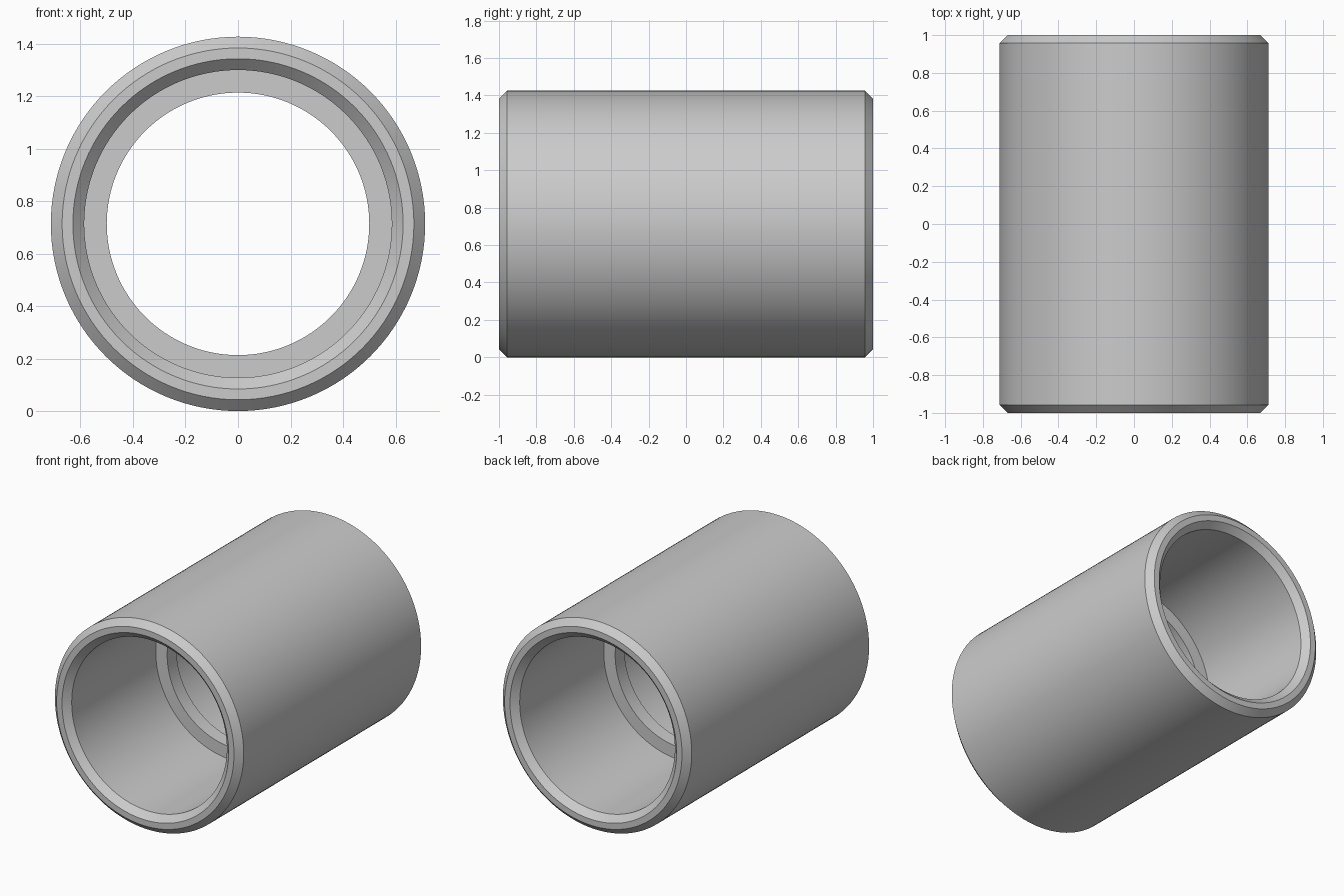
import bpy
import bmesh
from math import cos, sin, tau

cube = bpy.data.objects.get("Cube")
if cube:
    bpy.data.objects.remove(cube, do_unlink=True)

SEGMENTS = 128
RADIUS = 0.713

# Plain grey plastic
grey = bpy.data.materials.new("light grey")
grey.use_nodes = True
colour = (0.6, 0.6, 0.6, 1)
grey.diffuse_color = colour
grey.node_tree.nodes["Principled BSDF"].inputs["Base Color"].default_value = colour

# Half of the wall section as (radius, y): stop ridge, bore, chamfered mouth, outside
half = [(0.5, 0.05), (0.586, 0.05), (0.586, 0.957), (0.629, 1.0),
        (0.67, 1.0), (RADIUS, 0.957)]
profile = half + [(r, -y) for r, y in reversed(half)]

# Revolve the closed section about the y axis
bm = bmesh.new()
rings = []
for i in range(SEGMENTS):
    a = tau * i / SEGMENTS
    rings.append([bm.verts.new((r * cos(a), y, r * sin(a) + RADIUS)) for r, y in profile])
count = len(profile)
for i in range(SEGMENTS):
    here, there = rings[i], rings[(i + 1) % SEGMENTS]
    for j in range(count):
        k = (j + 1) % count
        bm.faces.new((here[j], here[k], there[k], there[j]))
bmesh.ops.recalc_face_normals(bm, faces=bm.faces)

mesh = bpy.data.meshes.new("pipe_coupling")
bm.to_mesh(mesh)
bm.free()
mesh.materials.append(grey)
coupling = bpy.data.objects.new("pipe_coupling", mesh)
bpy.context.collection.objects.link(coupling)

# Smooth walls, crisp chamfers
bpy.ops.object.select_all(action="DESELECT")
coupling.select_set(True)
bpy.context.view_layer.objects.active = coupling
bpy.ops.object.shade_smooth_by_angle(angle=0.5)
